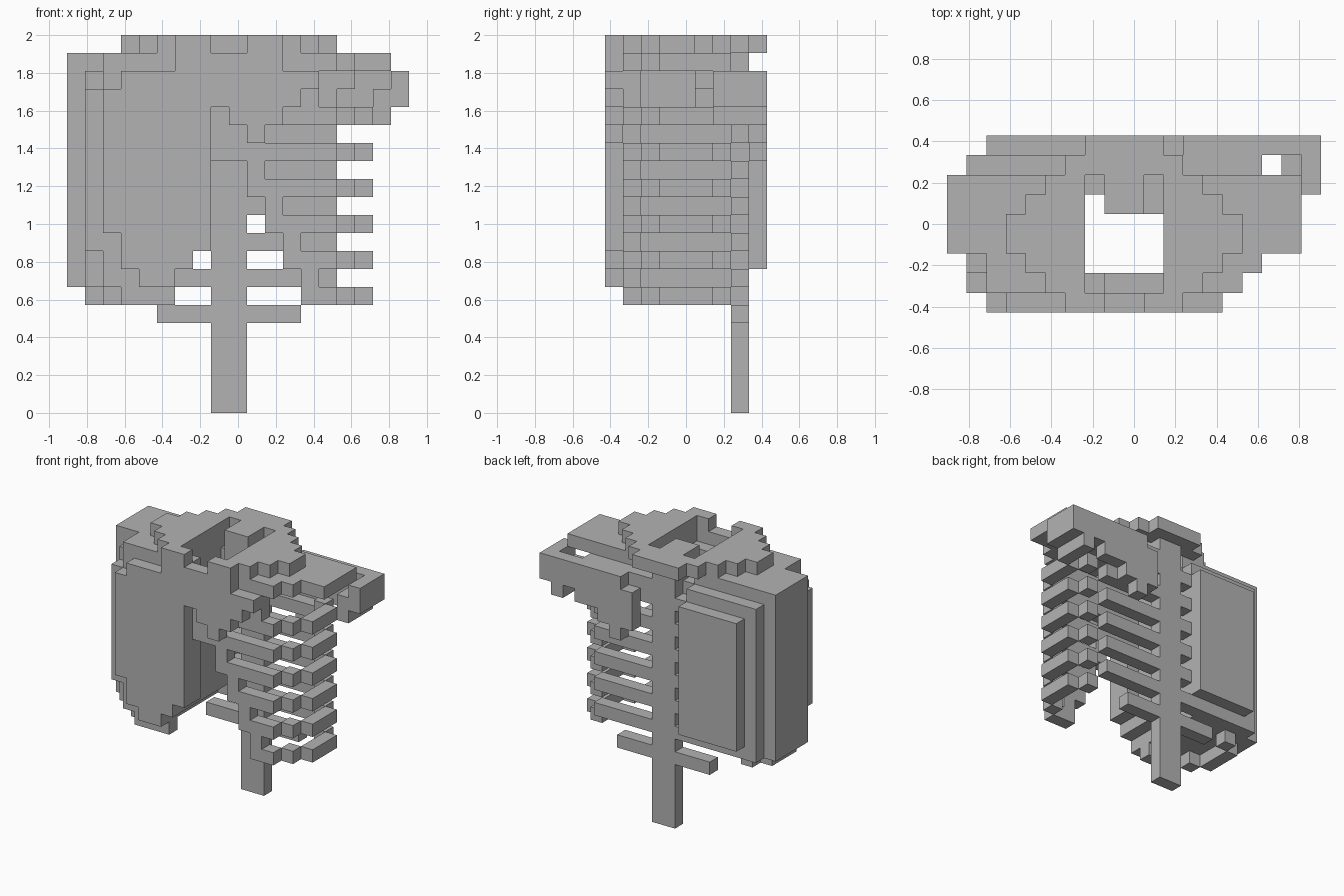
import bpy, bmesh
from mathutils import Vector

old = bpy.data.objects.get("Cube")
if old:
    bpy.data.objects.remove(old)

U = 2 / 21                               # size of one block
ORIGIN = Vector((-9.5, -4.5, 0))
parts, taken = {}, set()

grey = bpy.data.materials.new("plain grey")
grey.use_nodes = True
colour = (0.45, 0.45, 0.45, 1)
grey.diffuse_color = colour
grey.node_tree.nodes["Principled BSDF"].inputs["Base Color"].default_value = colour


def box(part, x, y, z):
    """Add a box of blocks; each pair is a start and an end grid line."""
    cells = parts.setdefault(part, set())
    for i in range(*x):
        for j in range(*y):
            for k in range(*z):
                if (i, j, k) not in taken:
                    taken.add((i, j, k))
                    cells.add((i, j, k))


def both(part, x, y, z):
    """Add a box and its mirror image across the spine."""
    box(part, x, y, z)
    box(part, (18 - x[1], 18 - x[0]), y, z)


def build(name, cells):
    """Make one mesh from the outer faces of a set of blocks."""
    bm = bmesh.new()
    verts = {}
    for cell in cells:
        for axis in range(3):
            for side in (0, 1):
                near = list(cell)
                near[axis] += 2 * side - 1
                if tuple(near) in taken:
                    continue
                a, b = (axis + 1) % 3, (axis + 2) % 3
                loop = []
                for da, db in ((0, 0), (1, 0), (1, 1), (0, 1)):
                    p = list(cell)
                    p[axis] += side
                    p[a] += da
                    p[b] += db
                    p = tuple(p)
                    if p not in verts:
                        verts[p] = bm.verts.new((Vector(p) + ORIGIN) * U)
                    loop.append(verts[p])
                bm.faces.new(loop if side else loop[::-1])
    bmesh.ops.dissolve_limit(bm, angle_limit=0.01, verts=bm.verts[:], edges=bm.edges[:])
    mesh = bpy.data.meshes.new(name)
    bm.to_mesh(mesh)
    bm.free()
    mesh.materials.append(grey)
    bpy.context.collection.objects.link(bpy.data.objects.new(name, mesh))


# Spine, floating rib and breastbone
box("spine", (8, 10), (7, 8), (0, 19))
box("floating_rib", (5, 13), (7, 8), (5, 6))
box("breastbone", (8, 10), (1, 2), (14, 19))

# Ribs: the front and side lie one block below the back
for z in range(6, 18, 2):
    start = max(10, 16 - z // 2)
    row = (z, z + 1)
    both("ribs", (start, 15), (1, 2), row)
    both("ribs", (15, 16), (2, 3), row)
    both("ribs", (16, 17), (3, 6), row)
    both("ribs", (15, 16), (6, 7), row)
    both("ribs", (10, 15), (7, 8), (z + 1, z + 2))
    # Sloping cartilage
    if z < 14:
        both("cartilage", (start, start + 1), (1, 2), (z, z + 2))

# Solid side of the torso, in rounded layers
F = "torso_side"
box(F, (0, 1), (3, 7), (7, 20))
box(F, (1, 7), (3, 7), (8, 20))
box(F, (1, 6), (3, 7), (7, 8))
box(F, (1, 2), (1, 2), (9, 18))
box(F, (1, 2), (2, 3), (7, 19))
box(F, (2, 7), (1, 3), (8, 20))
box(F, (2, 6), (1, 3), (7, 8))
box(F, (3, 6), (1, 2), (6, 7))
box(F, (7, 8), (1, 2), (9, 20))
box(F, (1, 7), (7, 8), (7, 19))
box(F, (2, 7), (8, 9), (8, 18))

# Chest skin with a ragged lower edge
C = "chest_skin"
for x, low, high in ((2, 10, 18), (3, 8, 19), (4, 7, 19), (5, 7, 19), (6, 8, 20),
                     (7, 9, 20), (8, 17, 20), (9, 16, 20), (10, 15, 20), (11, 16, 20),
                     (12, 17, 19), (13, 18, 19)):
    box(C, (x, x + 1), (0, 1), (low, high))

# Shoulder slab
S = "shoulder"
for y, end in ((1, 15), (2, 16), (3, 18), (4, 18), (5, 18), (6, 18)):
    box(S, (11, end), (y, y + 1), (19, 20))
box(S, (7, 11), (1, 2), (17, 19))
box(S, (11, 14), (1, 2), (17, 19))
box(S, (10, 16), (7, 8), (18, 19))

# Neck base: a stepped disc with an open throat
N = "neck_base"
box(N, (8, 10), (5, 8), (17, 21))
box(N, (7, 8), (6, 7), (18, 19))
box(N, (10, 11), (5, 7), (18, 19))
for y, half in enumerate((3, 4, 5, 6, 6, 5, 4, 3, 2)):
    row, top = (y, y + 1), (20, 21)
    gap = 1 if y == 0 else 2 if y < 7 else 0
    both(N, (9 + gap, 9 + half), row, top)

# Shoulder blade, tapering downwards
B = "shoulder_blade"
for z, x in ((18, (12, 18)), (17, (11, 18)), (16, (11, 16)), (15, (11, 14)), (14, (12, 13))):
    box(B, x, (8, 9), (z, z + 1))
box(B, (18, 19), (6, 9), (17, 19))
box(B, (17, 18), (6, 9), (16, 18))

for part, cells in parts.items():
    build(part, cells)
